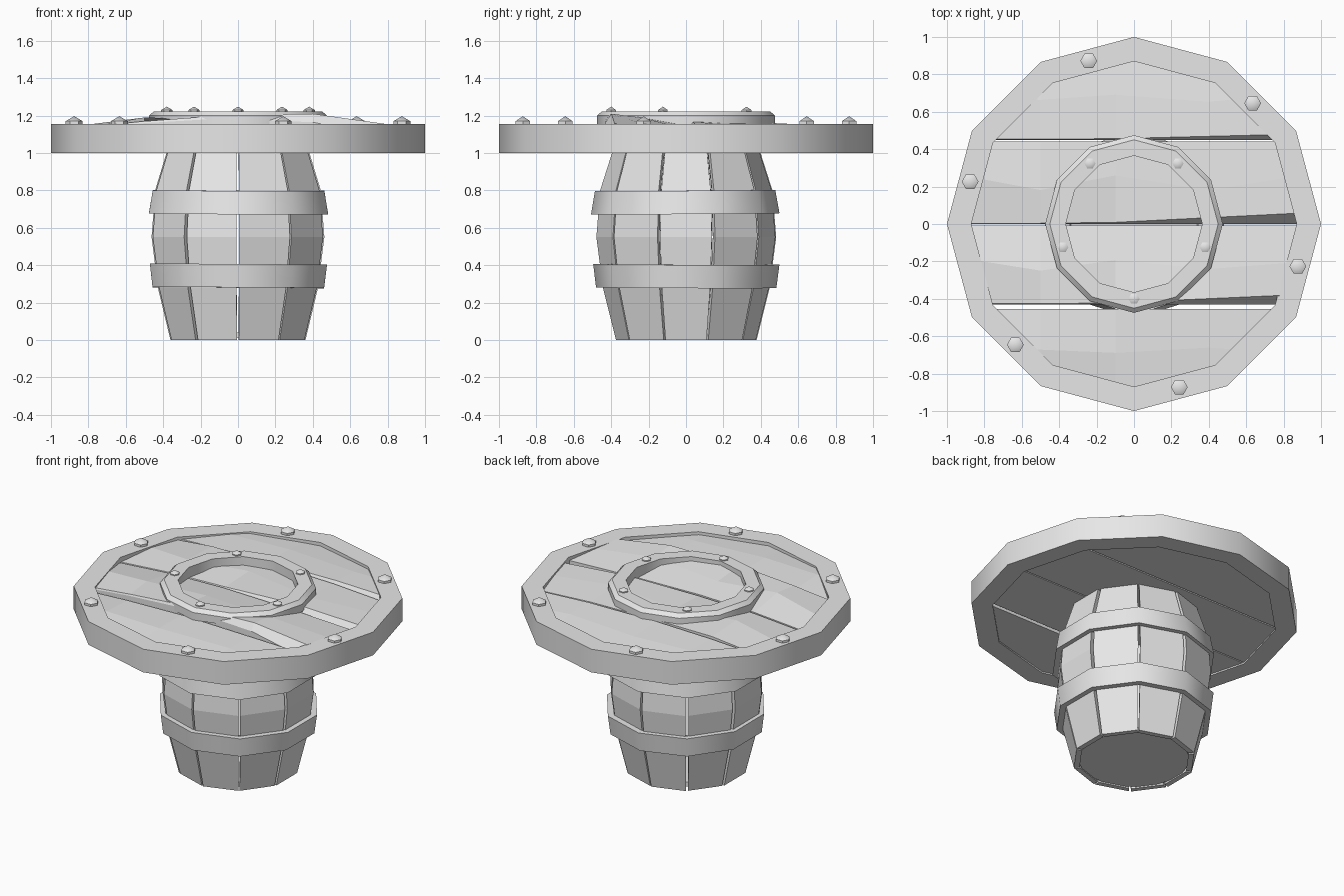
import bpy, bmesh, random
from math import cos, sin, pi, radians
from mathutils import Vector

random.seed(4)
if "Cube" in bpy.data.objects:
    bpy.data.objects.remove(bpy.data.objects["Cube"])

grey = bpy.data.materials.new("plain_grey")
grey.use_nodes = True
grey.diffuse_color = (0.8, 0.8, 0.8, 1)
grey.node_tree.nodes["Principled BSDF"].inputs["Base Color"].default_value = (0.8, 0.8, 0.8, 1)


def finish(name, bm, smooth=False):
    bmesh.ops.recalc_face_normals(bm, faces=bm.faces)
    me = bpy.data.meshes.new(name)
    bm.to_mesh(me)
    bm.free()
    me.materials.append(grey)
    if smooth:
        me.shade_smooth()
        me.set_sharp_from_angle(angle=radians(40))
    ob = bpy.data.objects.new(name, me)
    bpy.context.collection.objects.link(ob)
    return ob


def ring(name, profile, sides, smooth=True):
    """Closed (radius, z) profile swept round z, first corner facing the front."""
    bm = bmesh.new()
    loops = []
    for i in range(sides):
        a = 2 * pi * i / sides - pi / 2
        loops.append([bm.verts.new((r * cos(a), r * sin(a), z)) for r, z in profile])
    n = len(profile)
    for i in range(sides):
        p, q = loops[i], loops[(i + 1) % sides]
        for j in range(n):
            k = (j + 1) % n
            bm.faces.new((p[j], q[j], q[k], p[k]))
    return finish(name, bm, smooth)


def disc(name, radius, z, depth, sides):
    bm = bmesh.new()
    bmesh.ops.create_cone(bm, cap_ends=True, segments=sides, radius1=radius,
                          radius2=radius, depth=depth)
    ob = finish(name, bm)
    ob.location.z = z
    ob.rotation_euler.z = pi / sides if sides == 10 else 0
    return ob


def rivets(name, count, start, orbit, size, z):
    """Six-sided pointed rivets spaced evenly round a circle."""
    for i in range(count):
        a = radians(start) + 2 * pi * i / count
        bm = bmesh.new()
        low = [Vector((cos(t * pi / 3), sin(t * pi / 3), 0)) * size for t in range(6)]
        base = [bm.verts.new(v) for v in low]
        lip = [bm.verts.new(v + Vector((0, 0, size * 0.4))) for v in low]
        tip = bm.verts.new((0, 0, size))
        bm.faces.new(base)
        for t in range(6):
            u = (t + 1) % 6
            bm.faces.new((base[t], base[u], lip[u], lip[t]))
            bm.faces.new((lip[t], lip[u], tip))
        ob = finish(f"{name}_{i + 1}", bm, True)
        ob.location = (orbit * cos(a), orbit * sin(a), z)


# barrel staves: flat slats with narrow, uneven gaps
SIDES = 10
stave_profile = [(0.375, 0), (0.445, 0.28), (0.48, 0.55), (0.46, 0.8), (0.39, 1.02)]
for i in range(SIDES):
    bm = bmesh.new()
    a0 = 2 * pi * i / SIDES - pi / 2
    a1 = a0 + 2 * pi / SIDES
    low, high = random.uniform(0.008, 0.02), random.uniform(0.008, 0.03)
    push = random.uniform(-0.004, 0.004)
    rows = []
    for r, z in stave_profile:
        g = low + (high - low) * z
        c, d = a0 + g, a1 - g
        r += push
        rows.append([bm.verts.new((s * cos(a), s * sin(a), z))
                     for s, a in ((r, c), (r, d), (r - 0.035, d), (r - 0.035, c))])
    for p, q in zip(rows, rows[1:]):
        for j in range(4):
            k = (j + 1) % 4
            bm.faces.new((p[j], p[k], q[k], q[j]))
    bm.faces.new(rows[0])
    bm.faces.new(rows[-1])
    finish(f"barrel_stave_{i + 1}", bm)

disc("barrel_bottom", 0.35, 0.025, 0.03, SIDES)

# barrel hoops, sitting slightly crooked
upper = ring("upper_hoop", [(0.482, 0.8), (0.504, 0.675), (0.465, 0.675), (0.45, 0.8)], SIDES)
lower = ring("lower_hoop", [(0.498, 0.405), (0.482, 0.28), (0.435, 0.28), (0.455, 0.405)], SIDES)
upper.rotation_euler = (0.006, 0.004, 0)
lower.rotation_euler = (-0.004, 0.006, 0)

# table rim
ring("table_rim", [(1, 1), (1, 1.155), (0.87, 1.155), (0.87, 1)], 12)
rivets("rim_rivet", 6, 45.5, 0.905, 0.045, 1.152)

# table planks: warped boards, chamfered along the front edge, clipped to the rim
XS = (-0.9, -0.5, -0.1, 0.4, 0.9)
planks = [  # front y, back y, chamfer, heights along front, middle and back
    (-0.9, -0.455, 0.0, (1.12, 1.13, 1.13, 1.13, 1.12), (1.13, 1.15, 1.15, 1.14, 1.12),
     (1.12, 1.14, 1.15, 1.14, 1.13)),
    (-0.43, -0.008, 0.045, (1.13, 1.17, 1.2, 1.21, 1.14), (1.14, 1.19, 1.18, 1.19, 1.14),
     (1.12, 1.15, 1.16, 1.15, 1.13)),
    (0.0, 0.44, 0.05, (1.12, 1.15, 1.16, 1.17, 1.14), (1.14, 1.17, 1.17, 1.16, 1.14),
     (1.12, 1.16, 1.16, 1.15, 1.12)),
    (0.45, 0.9, 0.025, (1.13, 1.15, 1.16, 1.16, 1.14), (1.12, 1.15, 1.15, 1.15, 1.13),
     (1.11, 1.13, 1.13, 1.12, 1.12)),
]
for n, (y0, y1, chamfer, front, middle, back) in enumerate(planks):
    bm = bmesh.new()
    cols = []
    for i, x in enumerate(XS):
        c = 0.004 + chamfer * max(0, x + 0.2)
        bend = 0.04 * sin(3 * i + n)
        section = [(y0, 1.01), (y0, front[i] - 0.005 - 1.3 * c), (y0 + c, front[i]),
                   ((y0 + y1) / 2 + bend, middle[i]), (y1, back[i]), (y1, 1.01)]
        cols.append([bm.verts.new((x, y, z)) for y, z in section])
    for p, q in zip(cols, cols[1:]):
        for j in range(6):
            k = (j + 1) % 6
            bm.faces.new((p[j], p[k], q[k], q[j]))
    bm.faces.new(cols[0])
    bm.faces.new(cols[-1])
    for i in range(12):
        a = radians(15 + 30 * i)
        way = Vector((cos(a), sin(a), 0))
        geom = bm.verts[:] + bm.edges[:] + bm.faces[:]
        cut = bmesh.ops.bisect_plane(bm, geom=geom, plane_co=way * 0.85, plane_no=way,
                                     clear_outer=True)
        edges = [e for e in cut["geom_cut"] if isinstance(e, bmesh.types.BMEdge)]
        if edges:
            bmesh.ops.holes_fill(bm, edges=edges, sides=0)
    finish(f"table_plank_{n + 1}", bm)

# raised centre ring
ring("centre_ring", [(0.475, 1.15), (0.475, 1.2), (0.45, 1.223), (0.365, 1.223), (0.365, 1.15)], 12)
rivets("ring_rivet", 5, 54, 0.4, 0.03, 1.218)
